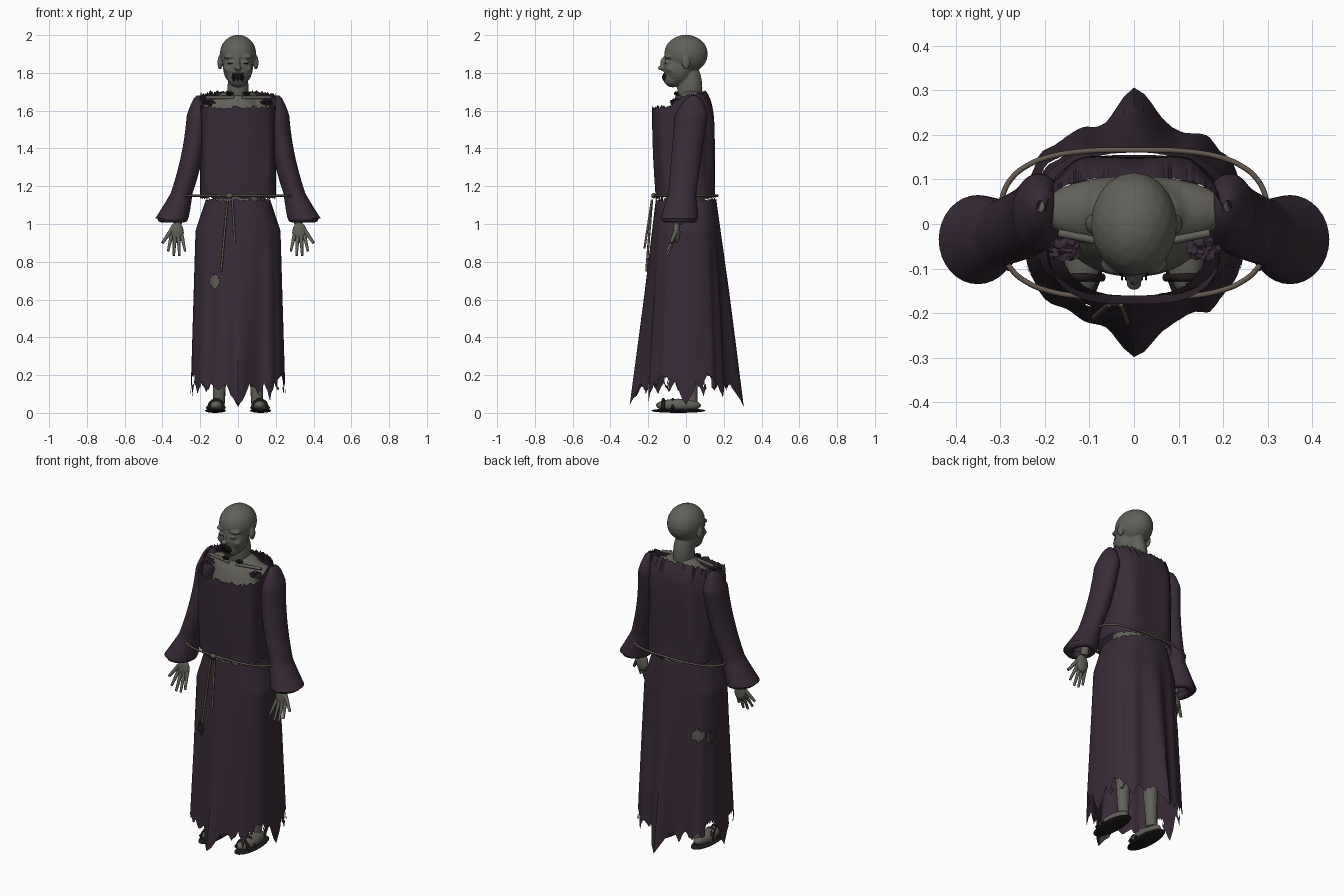
import bpy, bmesh, math, random
from mathutils import Vector, Matrix

random.seed(7)
cube = bpy.data.objects.get("Cube")
if cube:
    bpy.data.objects.remove(cube, do_unlink=True)


def material(name, *rgb):
    m = bpy.data.materials.new(name)
    m.use_nodes = True
    m.diffuse_color = (*rgb, 1)
    bsdf = m.node_tree.nodes["Principled BSDF"]
    bsdf.inputs["Base Color"].default_value = m.diffuse_color
    bsdf.inputs["Roughness"].default_value = 0.9
    return m


ROBE = material("dark plum cloth", 0.04, 0.024, 0.038)
SKIN = material("grey skin", 0.12, 0.116, 0.1)
ROPE = material("worn rope", 0.13, 0.1, 0.08)
DARK = material("black leather", 0.014, 0.01, 0.01)
meshes = []


def link(name, data, mat):
    data.materials.append(mat)
    ob = bpy.data.objects.new(name, data)
    bpy.context.collection.objects.link(ob)
    return ob


def finish(name, bm, mat):
    bmesh.ops.recalc_face_normals(bm, faces=bm.faces[:])
    mesh = bpy.data.meshes.new(name)
    bm.to_mesh(mesh)
    bm.free()
    ob = link(name, mesh, mat)
    meshes.append(ob)
    return ob


def add_ellipsoid(bm, centre, size):
    shape = Matrix.Translation(centre) @ Matrix.Diagonal((*size, 1))
    return bmesh.ops.create_icosphere(bm, subdivisions=3, radius=1, matrix=shape)["verts"]


def blob(name, centre, size, mat, jitter=0):
    bm = bmesh.new()
    for v in add_ellipsoid(bm, centre, size):
        v.co = Vector(centre).lerp(v.co, 1 + random.uniform(-jitter, jitter))
    return finish(name, bm, mat)


def blend(name, parts, mat, voxel):
    """Melt several ellipsoids into one smooth skin."""
    bm = bmesh.new()
    for centre, size in parts:
        add_ellipsoid(bm, centre, size)
    ob = finish(name, bm, mat)
    remesh = ob.modifiers.new("melt", "REMESH")
    remesh.mode = "VOXEL"
    remesh.voxel_size = voxel
    remesh.use_smooth_shade = True
    ob.modifiers.new("soften", "SMOOTH").iterations = 5


def oval(angle, power=2):
    def bend(v):
        return math.copysign(abs(v) ** (2 / power), v)
    return bend(math.cos(angle)), bend(math.sin(angle))


def sheet(name, point, columns, rows, mat, holes=(), hole_size=0):
    """Open cloth tube from point(angle, column, t), with torn holes."""
    bm = bmesh.new()
    rings = [[bm.verts.new(point(math.tau * i / columns, i, r / rows)) for i in range(columns)]
             for r in range(rows + 1)]
    for low, high in zip(rings, rings[1:]):
        for i in range(columns):
            bm.faces.new((low[i - 1], low[i], high[i], high[i - 1]))
    torn = [f for f in bm.faces if any(
        (f.calc_center_median() - Vector(h)).length < hole_size * random.uniform(0.8, 1.1) for h in holes)]
    bmesh.ops.delete(bm, geom=torn, context="FACES")
    return finish(name, bm, mat)


def tube(name, points, radius, mat, taper=1, closed=False):
    data = bpy.data.curves.new(name, "CURVE")
    data.dimensions = "3D"
    data.bevel_depth = radius
    data.bevel_resolution = 2
    data.resolution_u = 6
    data.use_fill_caps = True
    spline = data.splines.new("BEZIER")
    spline.bezier_points.add(len(points) - 1)
    for i, (bp, p) in enumerate(zip(spline.bezier_points, points)):
        bp.co = p
        bp.handle_left_type = bp.handle_right_type = "AUTO"
        bp.radius = 1 + (taper - 1) * i / (len(points) - 1)
    spline.use_cyclic_u = closed
    link(name, data, mat)


def loop_points(centre, width, length, power=2, count=16):
    ovals = [oval(math.tau * i / count, power) for i in range(count)]
    return [Vector(centre) + Vector((width * c, length * s, 0)) for c, s in ovals]


# Skirt: narrow waist, pointed folds at centre front and back, ragged hem
TIPS, COLUMNS = 20, 160
tip_depth = [random.uniform(0.03, 0.1) if i % 5 else 0.12 for i in range(TIPS)]
fray = [random.uniform(-0.01, 0.01) for _ in range(COLUMNS)]
waist = 1.13


def skirt_point(angle, i, t):
    place = angle / math.tau * TIPS
    tip = round(place)
    hem = 0.16 - tip_depth[tip % TIPS] * (1 - 2 * abs(place - tip)) + fray[i]
    z = hem + (waist + fray[i] - hem) * t
    drop = waist - z
    c, s = oval(angle, 2.7)
    x = c * (0.17 + 0.05 * min(1, 6 * drop) + 0.03 * drop)
    fold = 1 + 0.03 * min(1, 2 * drop) * math.sin(13 * angle + drop)
    peak = 0.07 * drop * math.exp(-(x / 0.055) ** 2)
    y = s * (0.16 + 0.06 * drop) * fold + math.copysign(peak, s)
    return x, y, z


sheet("skirt", skirt_point, COLUMNS, 70, ROBE, hole_size=0.036, holes=[
    (-0.13, -0.18, 0.7), (-0.21, 0.08, 0.7), (-0.18, 0.14, 0.72), (0.22, -0.12, 0.16),
    (0.22, 0.12, 0.16), (-0.22, 0.1, 0.17), (-0.23, -0.08, 0.17), (-0.15, -0.22, 0.1)])


# Bodice: wide open neck, low in front and high at the back
def bodice_point(angle, i, t):
    c, s = oval(angle, 3)
    low_front = min(1, max(0, -2 * s))
    top = 1.68 - 0.06 * low_front + 0.02 * max(0, s) + fray[i]
    bottom = waist + 0.01 + fray[i]
    depth = 0.16 + 0.02 * t if s < 0 else 0.155 - 0.05 * t ** 8
    sag = 1 + 0.03 * math.sin(math.pi * t) * math.sin(7 * angle)
    return 0.2 * c * sag, s * depth * sag, bottom + (top - bottom) * t


sheet("bodice", bodice_point, COLUMNS, 24, ROBE)

# Torso, shoulders and neck base inside the robe
blend("upper_body", [
    ((0, 0, 1.45), (0.17, 0.12, 0.25)), ((0, 0, 1.1), (0.14, 0.1, 0.3)),
    ((0, 0.03, 1.62), (0.22, 0.08, 0.06)), ((0, 0.03, 1.66), (0.12, 0.07, 0.05))], SKIN, 0.01)

# Bald head: skull, face, jaw, neck, nose, brow and ears
features = [
    ((0, 0, 1.9), (0.097, 0.116, 0.102)), ((0, -0.04, 1.83), (0.08, 0.08, 0.1)),
    ((0, -0.07, 1.77), (0.052, 0.05, 0.047)), ((0, 0.02, 1.72), (0.056, 0.067, 0.14)),
    ((0, -0.12, 1.845), (0.011, 0.018, 0.04)), ((0, -0.13, 1.826), (0.018, 0.02, 0.012))]
for side in (-1, 1):
    features += [((side * 0.095, 0, 1.855), (0.014, 0.022, 0.038)),
                 ((side * 0.04, -0.09, 1.885), (0.036, 0.024, 0.012)),
                 ((side * 0.037, -0.1, 1.857), (0.02, 0.014, 0.012)),
                 ((side * 0.05, -0.08, 1.82), (0.025, 0.025, 0.02))]
blend("head", features, SKIN, 0.005)

# Dark mouth held shut by stitches
blob("mouth", (0, -0.108, 1.777), (0.036, 0.014, 0.02), DARK)
for k in range(-3, 4):
    x = 0.009 * k
    tube("mouth_stitch", [(x, -0.115, 1.755), (x, -0.125, 1.777), (x, -0.115, 1.8)], 0.002, DARK)


def sleeve_and_hand(side, label):
    def path(*points):
        return [(side * x, y, z) for x, y, z in points]

    # Rounded shoulder, bent arm and flare into a rolled cuff
    def sleeve_point(angle, i, t):
        c, s = oval(angle)
        cap = math.sqrt(min(1, 0.02 + 6 * t))
        flare = 0.03 * max(0, 5 * t - 4)
        x = 0.21 + 0.14 * t * t + (0.058 * cap + flare) * c
        y = 0.04 - 0.075 * t + (0.09 - 0.02 * t) * cap * s + flare * s
        return side * x, y, 1.68 - 0.65 * t

    sheet(label + "_sleeve", sleeve_point, 32, 40, ROBE)
    tube(label + "_cuff", loop_points((side * 0.345, -0.035, 1.03), 0.06, 0.075), 0.022, ROBE, closed=True)

    # Forearm, palm, spread fingers and thumb
    tube(label + "_forearm", path((0.29, -0.02, 1.2), (0.32, -0.04, 1)), 0.028, SKIN, 0.8)
    blob(label + "_palm", (side * 0.325, -0.05, 0.955), (0.038, 0.02, 0.055), SKIN)
    for k in range(4):
        spread = k - 1.5
        tip = 0.83 + 0.012 * spread ** 2
        tube(label + "_finger", path((0.325 + spread * 0.018, -0.055, 0.94),
                                     (0.325 + spread * 0.03, -0.1, tip)), 0.011, SKIN, 0.6)
    tube(label + "_thumb", path((0.35, -0.05, 0.97), (0.4, -0.08, 0.9)), 0.013, SKIN, 0.6)


for side, label in ((1, "left"), (-1, "right")):
    sleeve_and_hand(side, label)

    # Leg, foot and strapped sandal
    tube(label + "_leg", [(side * 0.09, 0, 1), (side * 0.1, 0.03, 0.05)], 0.08, SKIN, 0.4)
    blob(label + "_foot", (side * 0.115, -0.04, 0.04), (0.045, 0.12, 0.035), SKIN)
    blob(label + "_sole", (side * 0.12, -0.04, 0.012), (0.056, 0.145, 0.012), DARK)
    for y in (-0.12, -0.07):
        tube(label + "_sandal_strap", [(side * 0.07, y, 0.02), (side * 0.115, y, 0.07),
                                       (side * 0.165, y, 0.02)], 0.009, DARK)

    # Closed eye, collar bone, neck wound and torn scrap
    tube(label + "_eye_line", [(side * 0.022, -0.112, 1.85), (side * 0.052, -0.108, 1.85)], 0.002, DARK)
    tube(label + "_collar_bone", [(side * 0.02, -0.05, 1.67), (side * 0.17, -0.02, 1.67)], 0.009, SKIN)
    blob(label + "_neck_wound", (side * 0.045, -0.05, 1.69), (0.02, 0.012, 0.01), DARK, 0.3)
    blob(label + "_torn_scrap", (side * 0.155, -0.055, 1.645), (0.03, 0.024, 0.016), ROBE, 0.4)

# Rope belt standing clear at the sides, with a knot and two hanging ends
tube("rope_belt", loop_points((0, 0, 1.15), 0.3, 0.166, 3, 24), 0.006, ROPE, closed=True)
blob("belt_knot", (-0.045, -0.172, waist + 0.02), (0.02, 0.012, 0.014), ROPE)
tube("long_rope_end", [(-0.055, -0.18, waist), (-0.09, -0.21, 0.75)], 0.006, ROPE)
tube("short_rope_end", [(-0.03, -0.18, waist), (-0.015, -0.22, 0.87)], 0.006, ROPE)

# Smooth shading with sharp creases kept
bpy.ops.object.select_all(action="DESELECT")
for ob in meshes:
    ob.select_set(True)
bpy.context.view_layer.objects.active = meshes[0]
bpy.ops.object.shade_smooth_by_angle(angle=math.radians(40))
